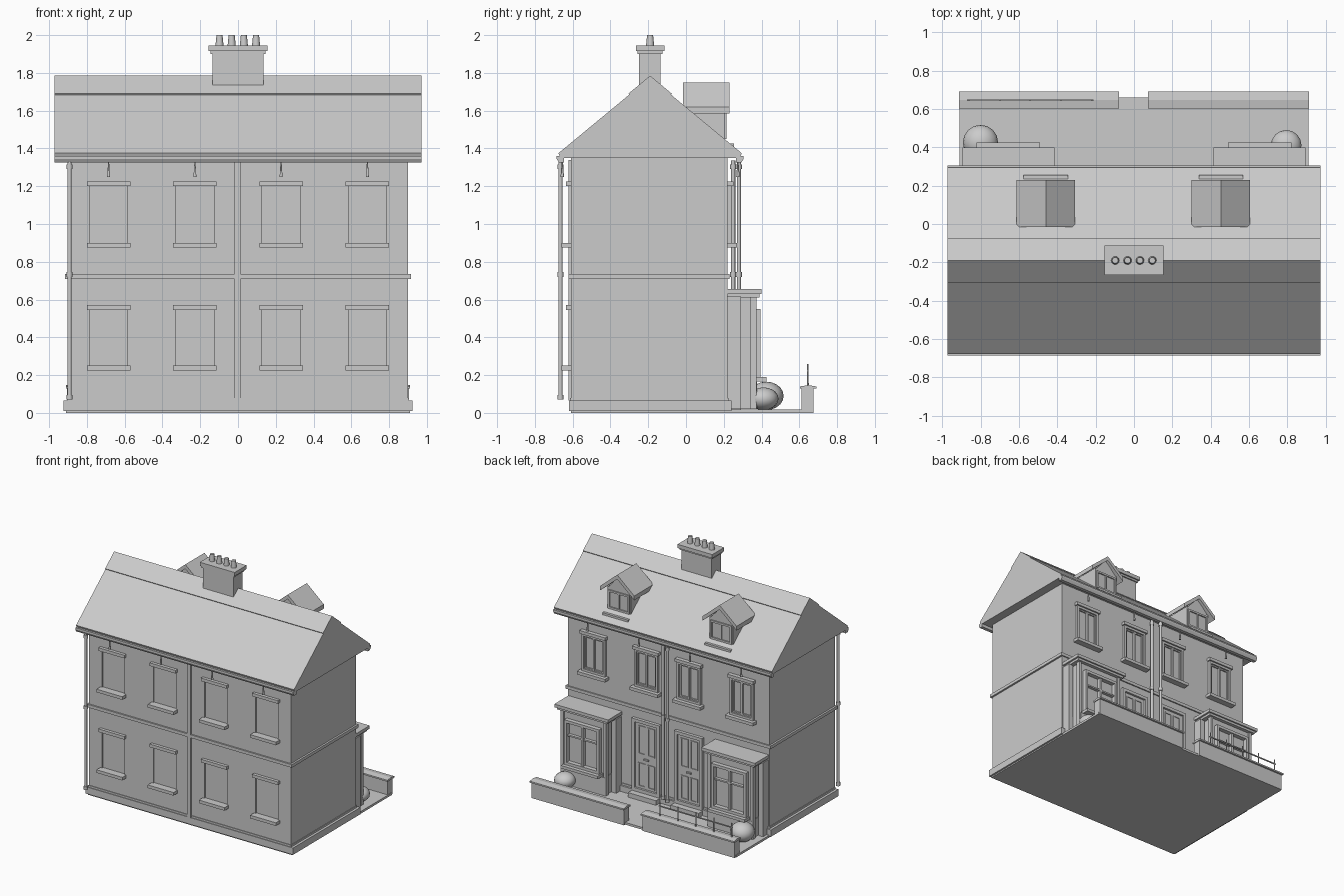
import bpy, bmesh, math
from mathutils import Vector

if "Cube" in bpy.data.objects:
    bpy.data.objects.remove(bpy.data.objects["Cube"])

grey = bpy.data.materials.new("plain grey")
grey.diffuse_color = (0.6, 0.6, 0.6, 1)
grey.use_nodes = True
grey.node_tree.nodes["Principled BSDF"].inputs["Base Color"].default_value = grey.diffuse_color


def finish(name, bm):
    bmesh.ops.recalc_face_normals(bm, faces=bm.faces)
    me = bpy.data.meshes.new(name)
    bm.to_mesh(me)
    bm.free()
    me.materials.append(grey)
    ob = bpy.data.objects.new(name, me)
    bpy.context.collection.objects.link(ob)
    return ob


def box(name, x0, x1, y0, y1, z0, z1):
    bm = bmesh.new()
    bmesh.ops.create_cube(bm, size=1)
    for v in bm.verts:
        v.co = Vector(((x0 + x1) / 2 + v.co.x * (x1 - x0),
                       (y0 + y1) / 2 + v.co.y * (y1 - y0),
                       (z0 + z1) / 2 + v.co.z * (z1 - z0)))
    return finish(name, bm)


def prism(name, pts, a0, a1, axis):
    """Extrude a profile: axis 'x' takes (y, z) points, 'y' takes (x, z)."""
    bm = bmesh.new()
    put = (lambda p, a: (a, p[0], p[1])) if axis == 'x' else (lambda p, a: (p[0], a, p[1]))
    f = bm.faces.new([bm.verts.new(put(p, a0)) for p in pts])
    new = bmesh.ops.extrude_face_region(bm, geom=[f])['geom']
    d = Vector((a1 - a0, 0, 0)) if axis == 'x' else Vector((0, a1 - a0, 0))
    bmesh.ops.translate(bm, vec=d, verts=[g for g in new if isinstance(g, bmesh.types.BMVert)])
    return finish(name, bm)


def cone(name, x, y, z0, z1, r0, r1, n=12):
    bm = bmesh.new()
    bmesh.ops.create_cone(bm, cap_ends=True, segments=n, radius1=r0, radius2=r1, depth=z1 - z0)
    bmesh.ops.translate(bm, vec=(x, y, (z0 + z1) / 2), verts=bm.verts)
    ob = finish(name, bm)
    for p in ob.data.polygons:
        p.use_smooth = len(p.vertices) == 4
    return ob


def frame(name, x, y, w, z0, z1, t, d, bars=True):
    """Rectangular frame standing out by d from a wall facing +y."""
    box(name + "_left", x - w / 2, x - w / 2 + t, y, y + d, z0, z1)
    box(name + "_right", x + w / 2 - t, x + w / 2, y, y + d, z0, z1)
    box(name + "_top", x - w / 2 + t, x + w / 2 - t, y, y + d, z1 - t, z1)
    box(name + "_bottom", x - w / 2 + t, x + w / 2 - t, y, y + d, z0, z0 + t)
    if bars:
        box(name + "_mullion", x - t * .4, x + t * .4, y, y + d * .8, z0 + t, z1 - t)


# Ground, plinth, walls and string course
box("yard_slab", -.91, .91, -.61, .66, 0, .018)
box("plinth", -.925, .925, -.62, .24, .01, .065)
walls = box("walls", -.9, .9, -.61, .22, .06, 1.36)
box("plinth_trim", -.905, .905, -.615, .225, .065, .08)
box("string_course", -.915, .915, -.622, .23, .71, .735)
box("party_strip_front", -.018, .014, -.622, -.6, .065, 1.34)

# Shallow window recesses on the front, with lintels and sills
cut = bmesh.new()
for x in (-.685, -.228, .228, .685):
    for z0, z1 in ((.25, .545), (.9, 1.2)):
        m = bmesh.ops.create_cube(cut, size=1)['verts']
        for v in m:
            v.co = Vector((x + v.co.x * .2, -.61 + v.co.y * .02, (z0 + z1) / 2 + v.co.z * (z1 - z0)))
        box("front_lintel", x - .115, x + .115, -.635, -.6, z1, z1 + .025)
        box("front_sill", x - .115, x + .115, -.66, -.6, z0 - .025, z0)
cutter = finish("recess_cutter", cut)
cutter.hide_render = True
cutter.hide_viewport = True
mod = walls.modifiers.new("recesses", 'BOOLEAN')
mod.object = cutter
mod.solver = 'EXACT'

# Roof with raised ridge band and gutters
prism("roof", [(-.665, 1.35), (-.675, 1.375), (-.3, 1.685), (-.19, 1.775), (-.08, 1.685),
               (.295, 1.375), (.285, 1.35)], -.972, .972, 'x')
prism("ridge_band", [(-.305, 1.69), (-.19, 1.785), (-.075, 1.69), (-.085, 1.675), (-.19, 1.765),
                     (-.295, 1.675)], -.972, .972, 'x')
for y, s in ((-.665, -1), (.285, 1)):
    prism("gutter", [(y - s * .02, 1.325), (y + s * .008, 1.325), (y + s * .02, 1.345),
                     (y + s * .02, 1.36), (y - s * .02, 1.36)], -.972, .972, 'x')
    for x in (-.685, -.228, .228, .685):
        cone("gutter_bracket", x, y - s * .01, 1.25, 1.33, .009, .003, 6)

# Downpipes
def pipe(x, y, z0):
    cone("downpipe", x, y, z0, 1.335, .011, .011)
    for z in (z0, .72, 1.29):
        cone("pipe_collar", x, y, z, z + .025, .016, .016)

pipe(-.892, -.665, .07)
pipe(-.03, .28, .065)
pipe(.03, .25, .065)

# Chimney stack and pots
box("chimney_stack", -.135, .135, -.25, -.135, 1.6, 1.905)
box("chimney_collar", -.145, .145, -.257, -.125, 1.9, 1.915)
box("chimney_cap", -.155, .155, -.265, -.113, 1.915, 1.945)
for i in range(4):
    cone("chimney_pot", -.098 + i * .0645, -.19, 1.94, 2, .022, .016)

# Dormers
for x in (-.46, .453):
    box("dormer_walls", x - .105, x + .105, -.01, .205, 1.4, 1.62)
    prism("dormer_gable", [(x - .105, 1.61), (x, 1.725), (x + .105, 1.61)], 0, .205, 'y')
    prism("dormer_roof", [(x - .152, 1.585), (x - .152, 1.62), (x, 1.75), (x + .152, 1.62),
                          (x + .152, 1.585), (x, 1.715)], -.015, .23, 'y')
    frame("dormer_window", x, .205, .19, 1.45, 1.6, .015, .01)
    box("dormer_sill", x - .115, x + .115, .225, .255, 1.405, 1.425)

# Upper rear windows
for x in (-.66, -.19, .19, .66):
    frame("rear_window", x, .215, .21, .9, 1.2, .018, .025)
    frame("rear_sash", x, .215, .17, .92, 1.18, .01, .015)
    box("rear_lintel", x - .115, x + .115, .215, .252, 1.2, 1.225)
    box("rear_sill", x - .125, x + .125, .215, .27, .875, .9)

# Ground floor bays, doors and canopies
for s in (-1, 1):
    x = s * .655
    box("bay_walls", x - .185, x + .185, .2, .36, .02, .62)
    box("bay_base", x - .19, x + .19, .2, .375, .02, .165)
    box("bay_sill", x - .165, x + .165, .3, .425, .167, .19)
    frame("bay_window", x, .36, .31, .19, .55, .022, .035)
    box("bay_transom", x - .14, x + .14, .36, .385, .42, .432)
    box("bay_canopy", x - .24, x + .24, .2, .4, .63, .655)
    box("canopy_moulding", x - .225, x + .225, .2, .388, .612, .632)
    for e in (-1, 1):
        box("bay_corner_post", x + e * .19 - .012, x + e * .19 + .012, .34, .372, .02, .62)
        box("bay_pilaster", x + e * .215 - .02, x + e * .215 + .02, .2, .29, .02, .615)
    d = s * .19
    frame("door_frame", d, .215, .25, .06, .64, .025, .03, False)
    box("door_leaf", d - .1, d + .1, .215, .228, .065, .62)
    for e in (-1, 1):
        frame("door_panel", d + e * .042, .226, .065, .36, .59, .008, .008, False)
        frame("door_panel_low", d + e * .042, .226, .065, .1, .29, .008, .008, False)
    box("letter_slot", d - .02, d + .02, .226, .24, .32, .332)
    box("door_step", d - .125, d + .125, .22, .29, .015, .055)

# Yard walls with copings
for x0, x1 in ((-.905, -.085), (.08, .905)):
    box("yard_wall", x0, x1, .612, .675, 0, .13)
    prism("wall_coping", [(.603, .128), (.603, .14), (.647, .147), (.69, .14), (.69, .128)],
          x0 - .006, x1 + .006, 'x')

# Railing on one yard wall
for i in range(5):
    cone("railing_post", -.22 - i * .16, .645, .14, .26, .005, .004, 6)
box("railing_bar", -.87, -.21, .641, .649, .22, .228)

# Rounded bushes
for x, y, r, h in ((-.8, .425, .092, .075), (.793, .41, .08, .06)):
    bm = bmesh.new()
    bmesh.ops.create_uvsphere(bm, u_segments=16, v_segments=10, radius=1)
    for v in bm.verts:
        v.co = Vector((x + v.co.x * r, y + v.co.y * r, .015 + h + v.co.z * h))
    for f in bm.faces:
        f.smooth = True
    finish("bush", bm)
